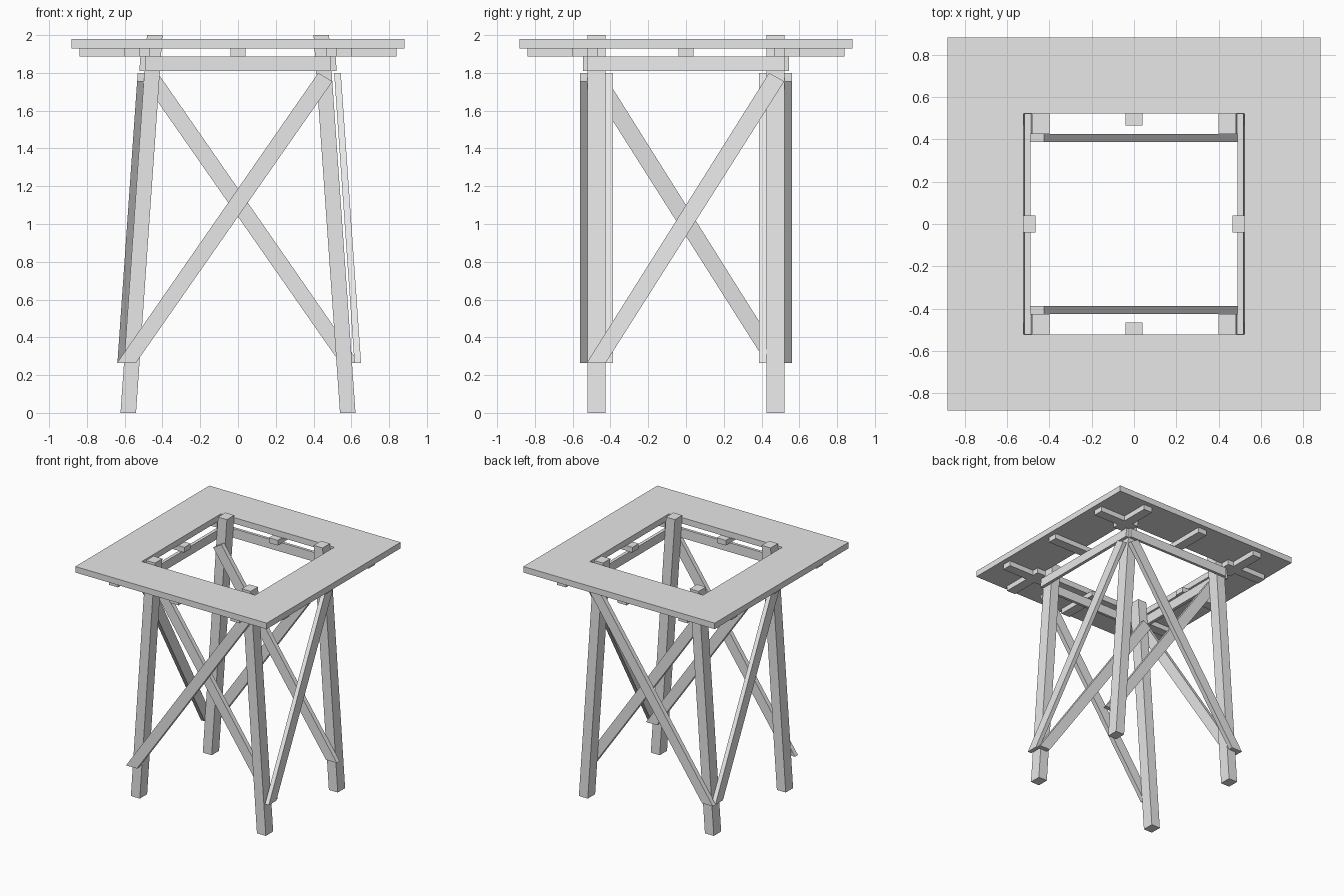
import bpy, bmesh
from mathutils import Vector

if "Cube" in bpy.data.objects:
    bpy.data.objects.remove(bpy.data.objects["Cube"])

wood = bpy.data.materials.new("plain_grey")
wood.diffuse_color = (0.8, 0.8, 0.8, 1)
wood.use_nodes = True
wood.node_tree.nodes["Principled BSDF"].inputs["Base Color"].default_value = wood.diffuse_color
LEAN = 0.07  # inward lean of the legs per unit of height


def prism(name, loop, offset):
    """Extrude a closed loop of points along an offset vector."""
    bm = bmesh.new()
    a = [bm.verts.new(Vector(p)) for p in loop]
    b = [bm.verts.new(Vector(p) + Vector(offset)) for p in loop]
    n = len(loop)
    bm.faces.new(a[::-1])
    bm.faces.new(b)
    for i in range(n):
        bm.faces.new((a[i], a[(i + 1) % n], b[(i + 1) % n], b[i]))
    bmesh.ops.recalc_face_normals(bm, faces=bm.faces[:])
    me = bpy.data.meshes.new(name)
    bm.to_mesh(me)
    bm.free()
    me.materials.append(wood)
    ob = bpy.data.objects.new(name, me)
    bpy.context.collection.objects.link(ob)
    return ob


def box(name, x0, x1, y0, y1, z0, z1):
    return prism(name, [(x0, y0, z0), (x1, y0, z0), (x1, y1, z0), (x0, y1, z0)], (0, 0, z1 - z0))


# Platform: square frame with an open middle
bm = bmesh.new()
rings = []
for r in (0.882, 0.522):
    for z in (1.93, 1.98):
        rings.append([bm.verts.new((sx * r, sy * r, z)) for sx, sy in ((-1, -1), (1, -1), (1, 1), (-1, 1))])
ob_, ot, ib, it = rings
for p, q in ((ob_, ot), (ot, it), (it, ib), (ib, ob_)):
    for i in range(4):
        j = (i + 1) % 4
        bm.faces.new((p[i], p[j], q[j], q[i]))
bmesh.ops.recalc_face_normals(bm, faces=bm.faces[:])
me = bpy.data.meshes.new("platform")
bm.to_mesh(me)
bm.free()
me.materials.append(wood)
bpy.context.collection.objects.link(bpy.data.objects.new("platform", me))

# Joists under the platform: three per side
for s in (-1, 1):
    lo, hi = sorted((s * 0.465, s * 0.84))
    for c in (-0.56, 0, 0.56):
        box("joist_x", lo, hi, c - 0.041, c + 0.041, 1.887, 1.93)
        box("joist_y", c - 0.041, c + 0.041, lo, hi, 1.887, 1.93)

# Legs leaning inward along x
for s in (-1, 1):
    for y in (-0.522, 0.425):
        top = 2 * LEAN
        prism("leg", [(s * 0.54, y, 0), (s * 0.622, y, 0), (s * (0.622 - top), y, 2), (s * (0.54 - top), y, 2)],
              (0, 0.097, 0))

# Beams around the leg tops
for s in (-1, 1):
    lo, hi = sorted((s * 0.522, s * 0.545))
    box("end_beam", -0.49, 0.49, lo, hi, 1.81, 1.887)
    a, b = 0.622 - LEAN * 1.81, 0.622 - LEAN * 1.887
    prism("side_beam", [(s * a, -0.524, 1.81), (s * (a + 0.027), -0.524, 1.81),
                        (s * (b + 0.027), -0.524, 1.887), (s * b, -0.524, 1.887)], (0, 1.048, 0))

# Crossed braces on front and back: one outside the legs, one inside
cross = [(-0.64, 0.265), (-0.54, 0.265), (0.50, 1.755), (0.425, 1.80)]
for s in (-1, 1):
    prism("outer_brace", [(x, s * 0.522, z) for x, z in cross], (0, s * 0.038, 0))
    prism("inner_brace", [(-x, s * 0.425, z) for x, z in cross], (0, -s * 0.038, 0))

# Single leaning brace outside each side, in opposite directions
side = [(-0.525, 0.265), (-0.425, 0.265), (0.52, 1.755), (0.44, 1.80)]
for s, gap in ((-1, 0.0), (1, 0.013)):
    prism("side_brace", [(s * (0.622 + gap - LEAN * z), s * y, z) for y, z in side], (s * 0.035, 0, 0))
